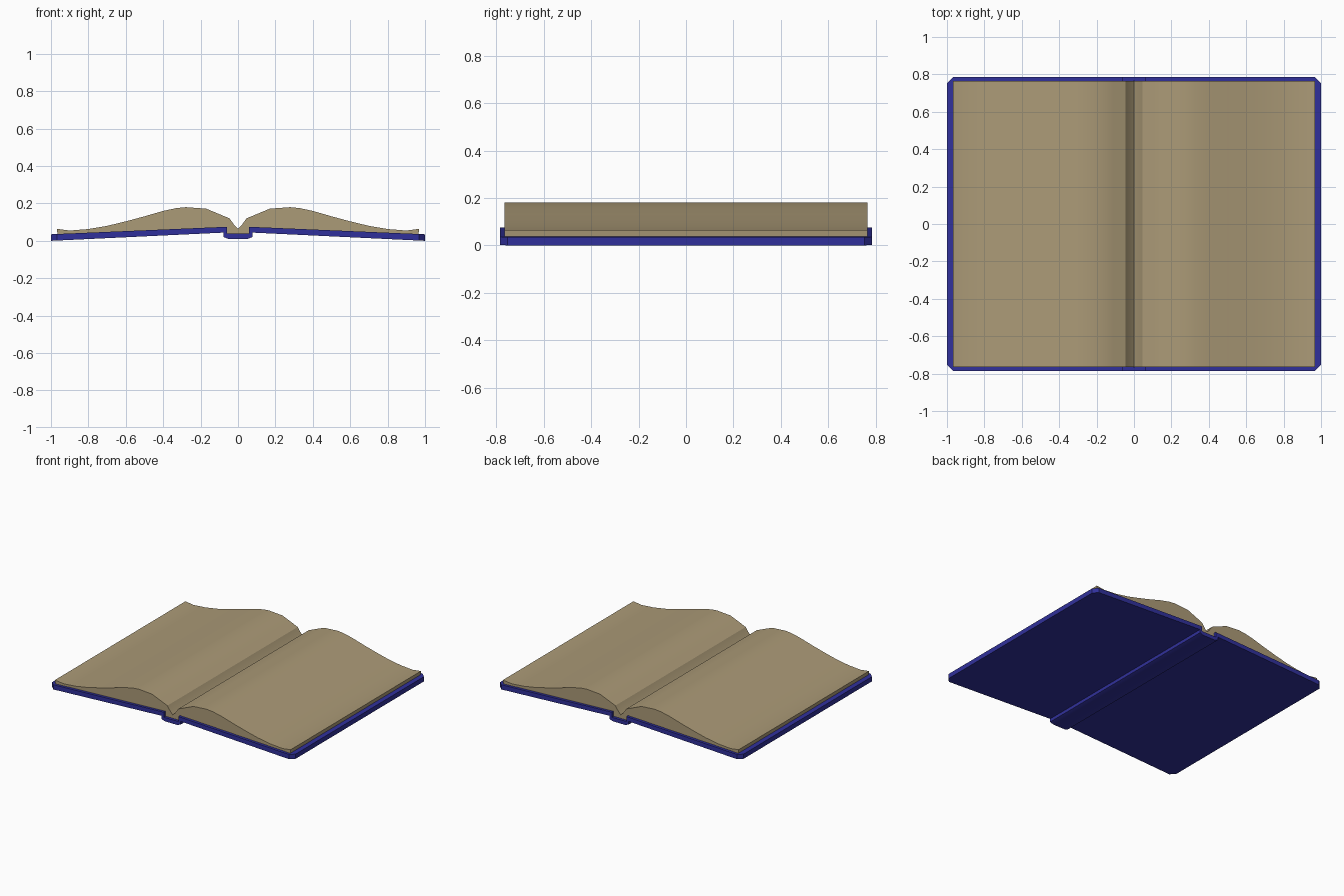
import bpy, bmesh, math

if "Cube" in bpy.data.objects:
    bpy.data.objects.remove(bpy.data.objects["Cube"])


def material(name, rgb):
    m = bpy.data.materials.new(name)
    m.diffuse_color = (*rgb, 1)
    m.use_nodes = True
    m.node_tree.nodes["Principled BSDF"].inputs["Base Color"].default_value = m.diffuse_color
    return m


def extrude_profile(name, half, depth, mat, chamfer=0):
    """Mirror a right-half outline (lower centre to upper centre) and extrude it along y."""
    outline = half + [(-x, z) for x, z in reversed(half) if x > 0]
    bm = bmesh.new()
    front = bm.faces.new([bm.verts.new((x, -depth, z)) for x, z in outline])
    ret = bmesh.ops.extrude_face_region(bm, geom=[front], use_keep_orig=True)
    new = [g for g in ret["geom"] if isinstance(g, bmesh.types.BMVert)]
    bmesh.ops.translate(bm, verts=new, vec=(0, 2 * depth, 0))
    bmesh.ops.recalc_face_normals(bm, faces=bm.faces)
    if chamfer:
        # clip the four outer corners of the boards
        corners = [e for e in bm.edges
                   if all(abs(v.co.x) > 0.99 for v in e.verts)
                   and abs(e.verts[0].co.y - e.verts[1].co.y) < 1e-4]
        bmesh.ops.bevel(bm, geom=corners, offset=chamfer, segments=1,
                        affect='EDGES', clamp_overlap=True)
    mesh = bpy.data.meshes.new(name)
    bm.to_mesh(mesh)
    bm.free()
    mesh.materials.append(mat)
    mesh.shade_smooth()
    mesh.set_sharp_from_angle(angle=math.radians(32))
    obj = bpy.data.objects.new(name, mesh)
    bpy.context.collection.objects.link(obj)
    return obj


blue = material("cover_blue", (0.03, 0.03, 0.33))
cream = material("aged_paper", (0.41, 0.325, 0.185))

# Cover: two sloping boards joined by a sunken, slightly rounded spine
cover = [(0, 0.01), (0.05, 0.01), (0.078, 0.02), (0.078, 0.044),
         (1, 0), (1, 0.035), (0.06, 0.075), (0.06, 0.038), (0, 0.038)]
extrude_profile("cover", cover, 0.785, blue, chamfer=0.032)

# Pages: two curved stacks meeting in a central gutter
pages = [(0, 0.036), (0.059, 0.036), (0.062, 0.072), (0.965, 0.034),
         (0.968, 0.064), (0.9, 0.055), (0.8, 0.063), (0.7, 0.08),
         (0.6, 0.104), (0.5, 0.131), (0.4, 0.16), (0.33, 0.175),
         (0.28, 0.18), (0.17, 0.172), (0.11, 0.147), (0.045, 0.12),
         (0.02, 0.084), (0, 0.064)]
extrude_profile("pages", pages, 0.765, cream)
